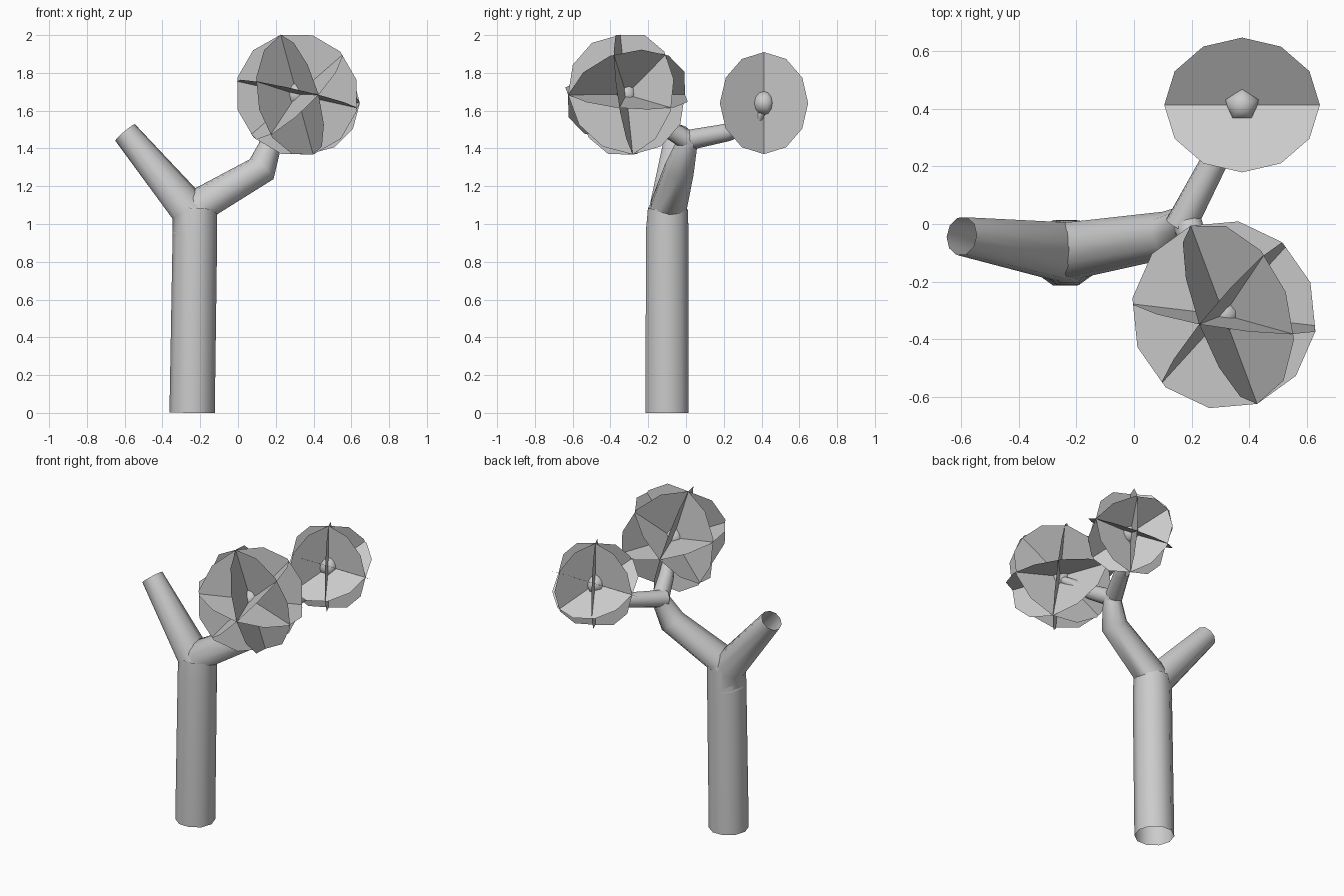
import bpy, bmesh
from math import sin, cos, pi, radians
from mathutils import Vector, Matrix

if "Cube" in bpy.data.objects:
    bpy.data.objects.remove(bpy.data.objects["Cube"])


def finish(bm, name, smooth_angle=None):
    me = bpy.data.meshes.new(name)
    bm.to_mesh(me)
    bm.free()
    ob = bpy.data.objects.new(name, me)
    bpy.context.collection.objects.link(ob)
    if smooth_angle:
        bpy.ops.object.select_all(action='DESELECT')
        bpy.context.view_layer.objects.active = ob
        ob.select_set(True)
        bpy.ops.object.shade_smooth_by_angle(angle=radians(smooth_angle))
    return ob


def limb(name, path, sides=10):
    """Open tapered tube through (x, y, z, radius) points."""
    bm = bmesh.new()
    pts = [Vector(p[:3]) for p in path]
    rings, q, last = [], None, None
    for i, p in enumerate(pts):
        a = (p - pts[i - 1]).normalized() if i else Vector()
        b = (pts[i + 1] - p).normalized() if i < len(pts) - 1 else Vector()
        t = (a + b).normalized()
        turn = (last or Vector((0, 0, 1))).rotation_difference(t)
        q = turn @ q if q else turn
        last = t
        rings.append([bm.verts.new(p + q @ Vector((cos(k * 2 * pi / sides),
                      sin(k * 2 * pi / sides), 0)) * path[i][3])
                      for k in range(sides)])
    for lo, hi in zip(rings, rings[1:]):
        for k in range(sides):
            n = (k + 1) % sides
            bm.faces.new((lo[k], lo[n], hi[n], hi[k]))
    return finish(bm, name, 50)


def foliage(name, centre, radius, basis):
    """Five crossed discs: three around z, two more around x."""
    place = Matrix.Translation(centre) @ basis.to_4x4()
    upright = Matrix.Rotation(pi / 2, 4, 'X')
    turns = [Matrix.Rotation(radians(a), 4, 'Z') @ upright for a in (0, 60, 120)]
    turns += [Matrix.Rotation(radians(a), 4, 'X') for a in (30, -30)]
    bm = bmesh.new()
    for m in turns:
        bmesh.ops.create_circle(bm, cap_ends=True, segments=12, radius=radius,
                                matrix=place @ m @ Matrix.Rotation(pi / 2, 4, 'Z'))
    finish(bm, name)


def bud(name, centre, radius=0.063):
    bm = bmesh.new()
    bmesh.ops.create_uvsphere(bm, u_segments=5, v_segments=6, radius=radius,
                              matrix=Matrix.Translation(centre))
    finish(bm, name, 80)


# Trunk continuing into the right-hand branch
limb("trunk", [(-.243, -.1, 0, .12), (-.228, -.1, .96, .118), (-.222, -.095, 1.08, .112)])
limb("right_branch", [(-.235, -.1, .93, .115), (-.205, -.09, 1.1, .1),
                      (.125, -.035, 1.29, .082), (.18, .01, 1.44, .055)])
# Cut-off left branch
limb("left_branch", [(-.23, -.1, .95, .118), (-.25, -.095, 1.07, .105),
                     (-.598, -.042, 1.485, .068)])
# Fork that carries the foliage
limb("back_fork", [(.16, -.01, 1.44, .055), (.28, .22, 1.485, .047),
                   (.36, .37, 1.53, .032), (.38, .41, 1.62, .022)])
limb("front_fork", [(.175, .03, 1.43, .055), (.23, -.12, 1.52, .047),
                    (.31, -.29, 1.65, .025)])

# Foliage clusters with buds at their centres
c_back, c_front = Vector((.375, .413, 1.64)), Vector((.312, -.315, 1.685))
foliage("back_foliage", c_back, .27, Matrix.Identity(3))
bud("back_bud", c_back)

z = Vector((-.26, -.10, .96)).normalized()
x = Vector((.34, -.94, .03))
x = (x - z * x.dot(z)).normalized()
foliage("front_foliage", c_front, .33, Matrix((x, z.cross(x), z)).transposed())
bud("front_bud", c_front)
